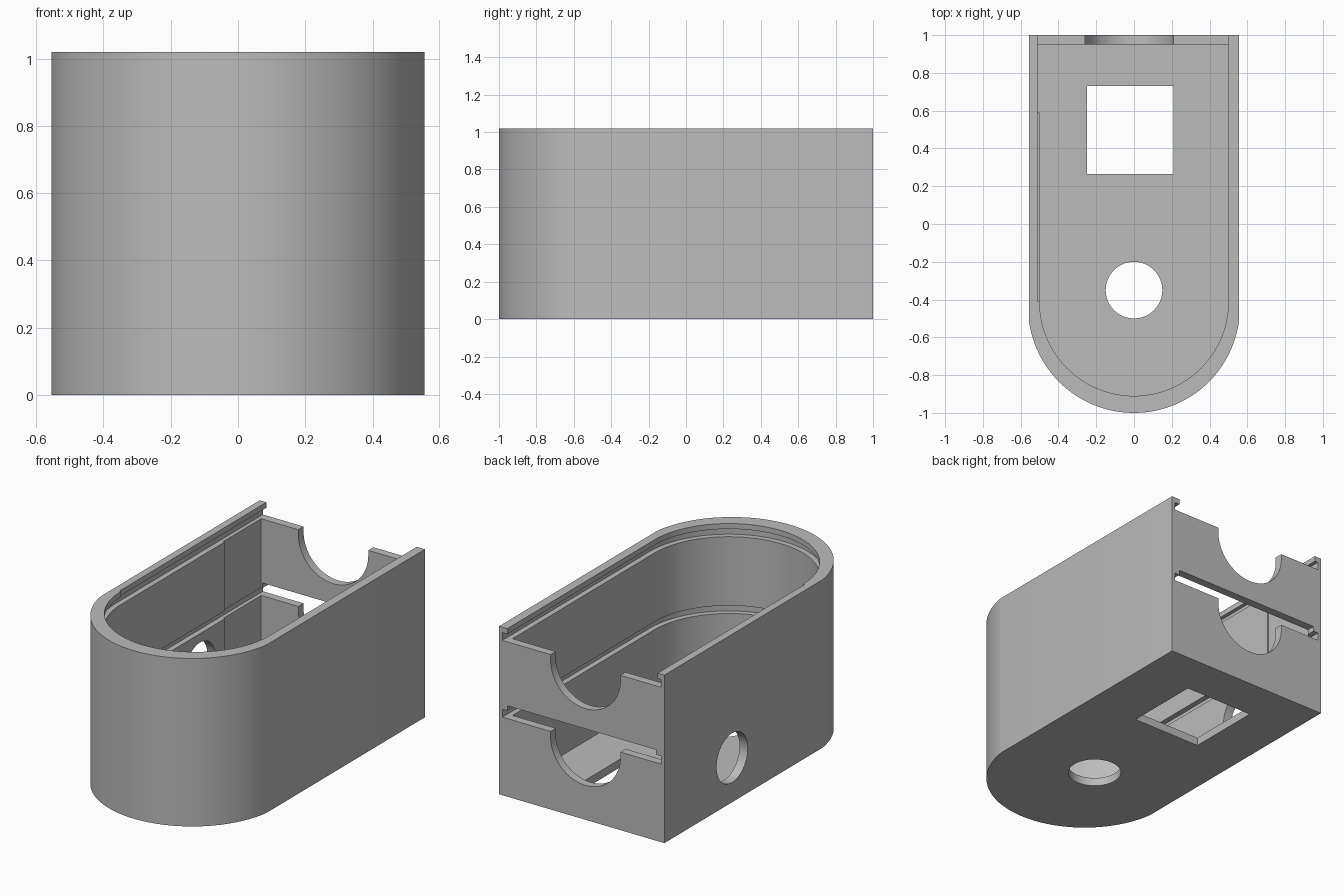
import bpy, bmesh, math
from mathutils import Vector

if "Cube" in bpy.data.objects:
    bpy.data.objects.remove(bpy.data.objects["Cube"])

gray = bpy.data.materials.new("plain gray")
gray.diffuse_color = (0.5, 0.5, 0.5, 1)
gray.use_nodes = True
gray.node_tree.nodes["Principled BSDF"].inputs["Base Color"].default_value = gray.diffuse_color

# Axis order: maps (u, v, depth) of a profile to x, y, z
PLACE = {
    "z": lambda u, v, d: Vector((u, v, d)),
    "y": lambda u, v, d: Vector((u, d, v)),
    "x": lambda u, v, d: Vector((d, u, v)),
}


def prism(name, pts, lo, hi, axis="z"):
    """Extrude a 2D profile from lo to hi along an axis."""
    bm = bmesh.new()
    a = [bm.verts.new(PLACE[axis](u, v, lo)) for u, v in pts]
    b = [bm.verts.new(PLACE[axis](u, v, hi)) for u, v in pts]
    n = len(pts)
    bm.faces.new(a)
    bm.faces.new(b[::-1])
    for i in range(n):
        j = (i + 1) % n
        bm.faces.new((a[i], b[i], b[j], a[j]))
    bmesh.ops.recalc_face_normals(bm, faces=bm.faces)
    me = bpy.data.meshes.new(name)
    bm.to_mesh(me)
    bm.free()
    ob = bpy.data.objects.new(name, me)
    bpy.context.collection.objects.link(ob)
    me.materials.append(gray)
    return ob


def arc(cx, cy, r, a0, a1, n):
    return [(cx + r * math.cos(a0 + (a1 - a0) * i / n),
             cy + r * math.sin(a0 + (a1 - a0) * i / n)) for i in range(n + 1)]


def u_shape(half, back, cy, r):
    """Straight sides closed by a round front."""
    t = math.acos(min(1, half / r))
    return [(half, back), (-half, back)] + arc(0, cy, r, math.pi + t, 2 * math.pi - t, 64)


def rect(x0, x1, y0, y1):
    return [(x0, y0), (x1, y0), (x1, y1), (x0, y1)]


def circle(cx, cy, r):
    return arc(cx, cy, r, 0, 2 * math.pi, 48)[:-1]


# Outer shell block
body = prism("housing", u_shape(0.555, 1.0, -0.439, 0.561), 0, 1.02)

cutters = [
    # Main cavity, with a shallow recess near the back of the left wall
    prism("cavity", u_shape(0.5, 0.95, -0.41, 0.5), 0.05, 1.2),
    prism("wall_recess", rect(-0.51, -0.4, 0.59, 0.95), 0.05, 1.2),
    # Lid opening between the top lips
    prism("lid_opening", rect(-0.51, 0.5, -0.41, 1.1), 0.987, 1.2),
    # Shelf opening in the back wall
    prism("shelf_opening", rect(-0.5, 0.5, 0.9, 1.1), 0.50, 0.552),
    # Floor openings
    prism("square_hole", rect(-0.25, 0.21, 0.265, 0.73), -0.1, 0.1),
    prism("round_hole", circle(0, -0.35, 0.15), -0.1, 0.1),
    # Side wall opening
    prism("side_hole", circle(0.35, 0.27, 0.15), -0.7, -0.4, "x"),
]
# Sliding grooves and half-round back notches on both levels
for level, z, depth, top in (("lower", 0.474, 0.048, 0.50), ("upper", 0.94, 0.047, 1.1)):
    cutters.append(prism(level + "_groove", u_shape(0.533, 1.1, -0.41, 0.533), z, z + depth))
    notch = arc(-0.025, z - 0.03, 0.235, math.pi, 2 * math.pi, 32)
    notch += [(0.21, top), (-0.26, top)]
    cutters.append(prism(level + "_notch", notch, 0.9, 1.1, "y"))

bpy.context.view_layer.objects.active = body
for c in cutters:
    m = body.modifiers.new(c.name, "BOOLEAN")
    m.operation = "DIFFERENCE"
    m.solver = "EXACT"
    m.object = c
    bpy.ops.object.modifier_apply(modifier=m.name)
    bpy.data.objects.remove(c)

# Smooth curves, crisp corners
bpy.ops.object.select_all(action="DESELECT")
body.select_set(True)
bpy.ops.object.shade_smooth_by_angle(angle=math.radians(20))
